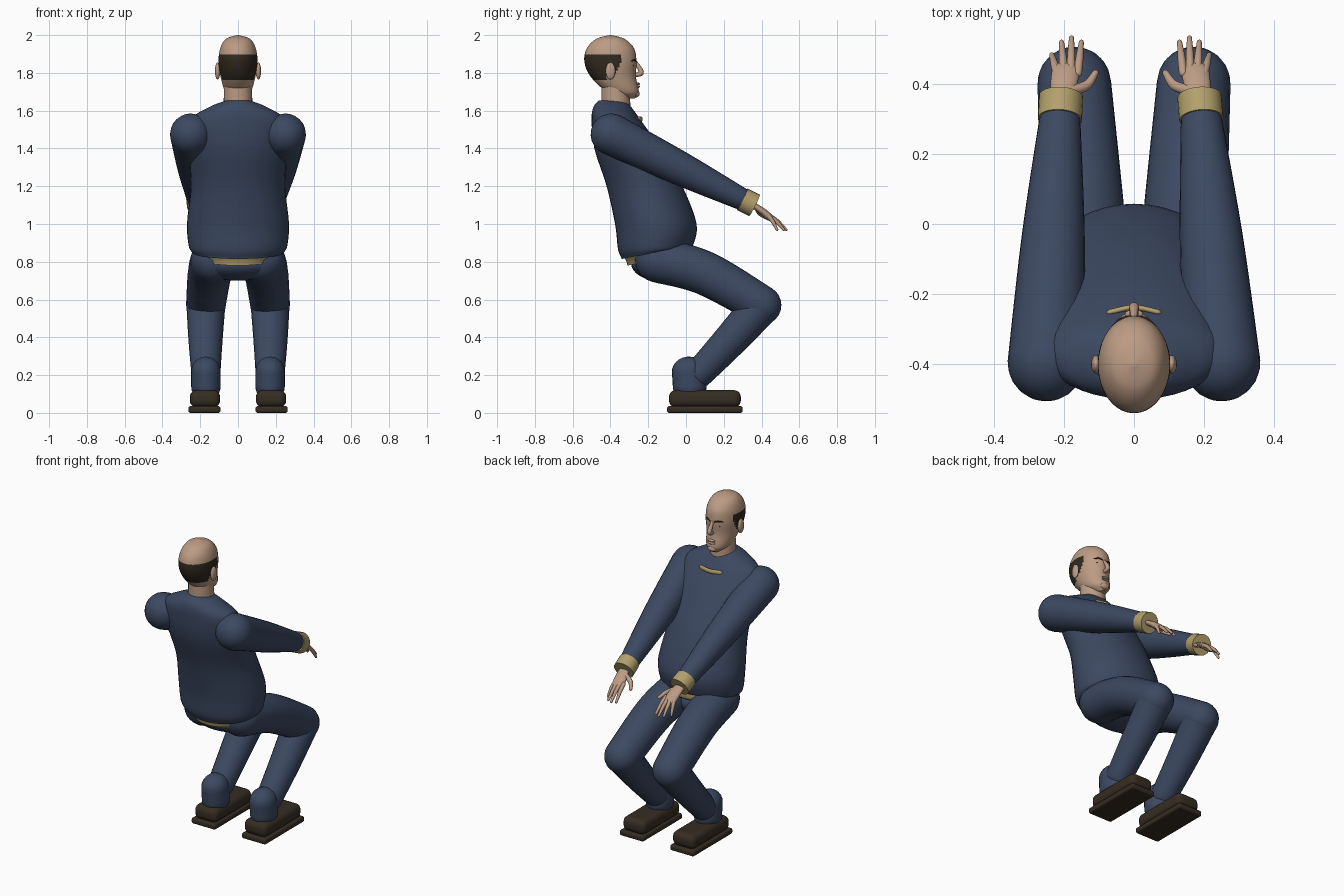
import bpy, bmesh, math
from mathutils import Vector

if "Cube" in bpy.data.objects:
    bpy.data.objects.remove(bpy.data.objects["Cube"])


def material(name, red, green, blue):
    mat = bpy.data.materials.new(name)
    mat.use_nodes = True
    mat.diffuse_color = (red, green, blue, 1)
    mat.node_tree.nodes["Principled BSDF"].inputs["Base Color"].default_value = mat.diffuse_color
    return mat


NAVY = material("navy cloth", .045, .066, .12)
SKIN = material("skin", .5, .33, .23)
HAIR = material("dark hair", .03, .022, .014)
LEATHER = material("brown leather", .036, .026, .016)
TAN = material("tan trim", .45, .35, .15)


def smooth_keys(keys, steps):
    """Catmull-Rom interpolation through tuples of any length."""
    result = []
    last = len(keys) - 1
    for index in range(last):
        before, start = keys[max(index - 1, 0)], keys[index]
        end, after = keys[index + 1], keys[min(index + 2, last)]
        for step in range(steps):
            t = step / steps
            result.append([b + t / 2 * (c - a + t * (2 * a - 5 * b + 4 * c - d + t * (3 * (b - c) + d - a)))
                           for a, b, c, d in zip(before, start, end, after)])
    result.append(list(keys[last]))
    return result


def finish(obj, name, mat):
    """Name, colour and smooth the active object."""
    obj.name = obj.data.name = name
    obj.data.materials.append(mat)
    bpy.ops.object.shade_smooth_by_angle(angle=math.radians(50))
    return obj


def skin_rings(name, rings, mat):
    """Bridge a stack of point rings and cap both ends."""
    bm = bmesh.new()
    loops = [[bm.verts.new(point) for point in ring] for ring in rings]
    for lower, upper in zip(loops, loops[1:]):
        for i in range(len(lower)):
            bm.faces.new((lower[i - 1], lower[i], upper[i], upper[i - 1]))
    bm.faces.new(loops[0])
    bm.faces.new(loops[-1])
    bmesh.ops.recalc_face_normals(bm, faces=bm.faces)
    mesh = bpy.data.meshes.new(name)
    bm.to_mesh(mesh)
    bm.free()
    obj = bpy.data.objects.new(name, mesh)
    bpy.context.collection.objects.link(obj)
    bpy.ops.object.select_all(action="DESELECT")
    obj.select_set(True)
    bpy.context.view_layer.objects.active = obj
    return finish(obj, name, mat)


def circle(sides):
    angles = [math.tau * i / sides for i in range(sides)]
    return [(math.cos(angle), math.sin(angle)) for angle in angles]


def stack(name, levels, mat, tilt=0, sides=40, steps=6):
    """Upright form from (height, centre y, depth, half width); the tilt fades upwards."""
    path = smooth_keys(levels, steps)
    rings = []
    for index, (height, middle, depth, width) in enumerate(path):
        slope = tilt * (1 - index / len(path)) ** 6
        rings.append([(width * c, middle + depth * s, height + slope * s) for c, s in circle(sides)])
    return skin_rings(name, rings, mat)


def tube(name, keys, mat, flat=1, domed=True):
    """Limb through (point, radius) keys, optionally with domed ends."""
    path = smooth_keys([(*point, radius) for point, radius in keys], 6)
    points = [Vector(key[:3]) for key in path]
    sections = []
    for i, point in enumerate(points):
        along = (points[min(i + 1, len(points) - 1)] - points[max(i - 1, 0)]).normalized()
        sections.append((point, along, path[i][3]))
    if domed:
        def dome(section, sign):
            point, along, radius = section
            angles = [math.pi / 2 * k / 6.1 for k in range(1, 7)]
            return [(point + along * sign * radius * math.sin(a), along, radius * math.cos(a)) for a in angles]
        sections = dome(sections[0], -1)[::-1] + sections + dome(sections[-1], 1)
    rings = []
    for point, along, radius in sections:
        guide = Vector((0, 0, 1)) if abs(along.x) > .9 else Vector((1, 0, 0))
        across = (guide - along * guide.dot(along)).normalized()
        normal = along.cross(across) * flat
        rings.append([point + radius * (across * c + normal * s) for c, s in circle(24)])
    return skin_rings(name, rings, mat)


def ball(name, centre, radii, mat):
    bpy.ops.mesh.primitive_uv_sphere_add(segments=28, ring_count=16, location=centre)
    obj = bpy.context.object
    obj.scale = radii
    return finish(obj, name, mat)


def slab(name, centre, size, rounding, mat):
    """Box with rounded edges."""
    bpy.ops.mesh.primitive_cube_add(size=1, location=centre)
    obj = bpy.context.object
    obj.scale = size
    bpy.ops.object.transform_apply(location=False, rotation=False, scale=True)
    bevel = obj.modifiers.new("rounding", "BEVEL")
    bevel.width, bevel.segments = rounding, 5
    return finish(obj, name, mat)


# Jumper body with a round belly, shirt hem below it and trouser seat
stack("jumper", [(.85, -.16, .18, .24), (.88, -.16, .2, .26), (1, -.16, .215, .27), (1.2, -.22, .2, .25),
                 (1.4, -.31, .175, .26), (1.55, -.37, .13, .25), (1.62, -.39, .1, .15),
                 (1.655, -.39, .07, .06)], NAVY, tilt=.035)
stack("shirt_hem", [(.81, -.17, .14, .18), (.84, -.155, .178, .22), (.89, -.15, .178, .22)], TAN, tilt=.03)
ball("trouser_seat", (0, -.14, .79), (.235, .15, .09), NAVY)

# Neck and the trim on the chest
tube("neck", [(Vector((0, -.37, 1.6)), .077), (Vector((0, -.375, 1.77)), .073)], SKIN, domed=False)
tube("neck_trim", [(Vector((x, -.238 - 3 * x * x, 1.555)), .014) for x in (-.065, 0, .065)], TAN, flat=.6)

# Head with hair round the back and sides
head = stack("head", [(1.665, -.3, .03, .025), (1.7, -.335, .085, .068), (1.78, -.385, .12, .092),
                      (1.86, -.4, .138, .103), (1.93, -.4, .125, .094), (1.98, -.4, .075, .064),
                      (2, -.4, .006, .006)], SKIN, sides=72, steps=10)
head.data.materials.append(HAIR)
for face in head.data.polygons:
    x, y, z = face.center
    hairline = 1.765 if y < -.42 else 1.8
    if hairline < z < 1.895 and y < -.345 - .4 * max(0, 1.86 - z):
        face.material_index = 1

# Face
tube("nose", [(Vector((0, -.268, 1.86)), .008), (Vector((0, -.237, 1.805)), .014),
              (Vector((0, -.26, 1.79)), .012)], SKIN)
for lip, height in (("upper", 1.742), ("lower", 1.727)):
    ball(lip + "_lip", (0, -.256, height), (.026, .012, .007), SKIN)
ball("chin", (0, -.265, 1.69), (.03, .02, .02), SKIN)

for side, sign in (("left", 1), ("right", -1)):
    def at(x, y, z):
        return Vector((sign * x, y, z))

    # Eye, brow and ear
    ball(side + "_eye", at(.036, -.279, 1.838), (.014, .005, .006), HAIR)
    tube(side + "_brow", [(at(.017, -.266, 1.862), .005), (at(.04, -.273, 1.868), .005),
                          (at(.062, -.293, 1.862), .003)], HAIR)
    ball(side + "_ear", at(.108, -.4, 1.81), (.014, .026, .045), SKIN)

    # Sleeve and cuff on a straight, reaching arm
    shoulder = at(.25, -.395, 1.475)
    wrist = at(.2, .32, 1.12) - Vector((.01, 0, 0))
    tube(side + "_sleeve", [(shoulder, .11), (shoulder.lerp(wrist, .5), .09),
                            (shoulder.lerp(wrist, .95), .06)], NAVY)
    tube(side + "_cuff", [(shoulder.lerp(wrist, reach), .063) for reach in (.97, 1.06)], TAN, domed=False)

    # Hand with fingers spread evenly from the palm
    def hand(x, y, z):
        return wrist + at(x, y, z)

    tube(side + "_palm", [(hand(0, .02, -.01), .03), (hand(-.01, .08, -.05), .038),
                          (hand(-.015, .11, -.075), .04)], SKIN, flat=.5)
    for i, finger in enumerate(("index", "middle", "ring", "little")):
        base = hand(.02 * i - .05, .11, -.07)
        tip = hand(.028 * i - .06, .21 - .012 * (i - 1) ** 2, -.15)
        knuckle = base.lerp(tip, .5) + Vector((0, 0, .008))
        tube(side + "_" + finger + "_finger", [(base, .012), (knuckle, .011), (tip, .007)], SKIN)
    tube(side + "_thumb", [(hand(-.03, .06, -.04), .016), (hand(-.075, .075, -.065), .014),
                           (hand(-.1, .11, -.09), .009)], SKIN)

    # Bent trouser leg with a loose ankle
    knee = at(.17, .4, .57)
    tube(side + "_thigh", [(at(.13, -.15, .81), .12), (at(.15, .1, .74), .116), (knee, .105)], NAVY)
    tube(side + "_shin", [(knee, .103), (at(.172, .23, .38), .09), (at(.17, .07, .21), .077)], NAVY)
    tube(side + "_trouser_ankle", [(at(.17, .02, .14), .078), (at(.17, .015, .22), .078)], NAVY, flat=1.15)

    # Shoe and sole
    slab(side + "_shoe", at(.175, .1, .075), (.16, .38, .09), .035, LEATHER)
    slab(side + "_sole", at(.178, .1, .018), (.17, .4, .036), .012, LEATHER)
